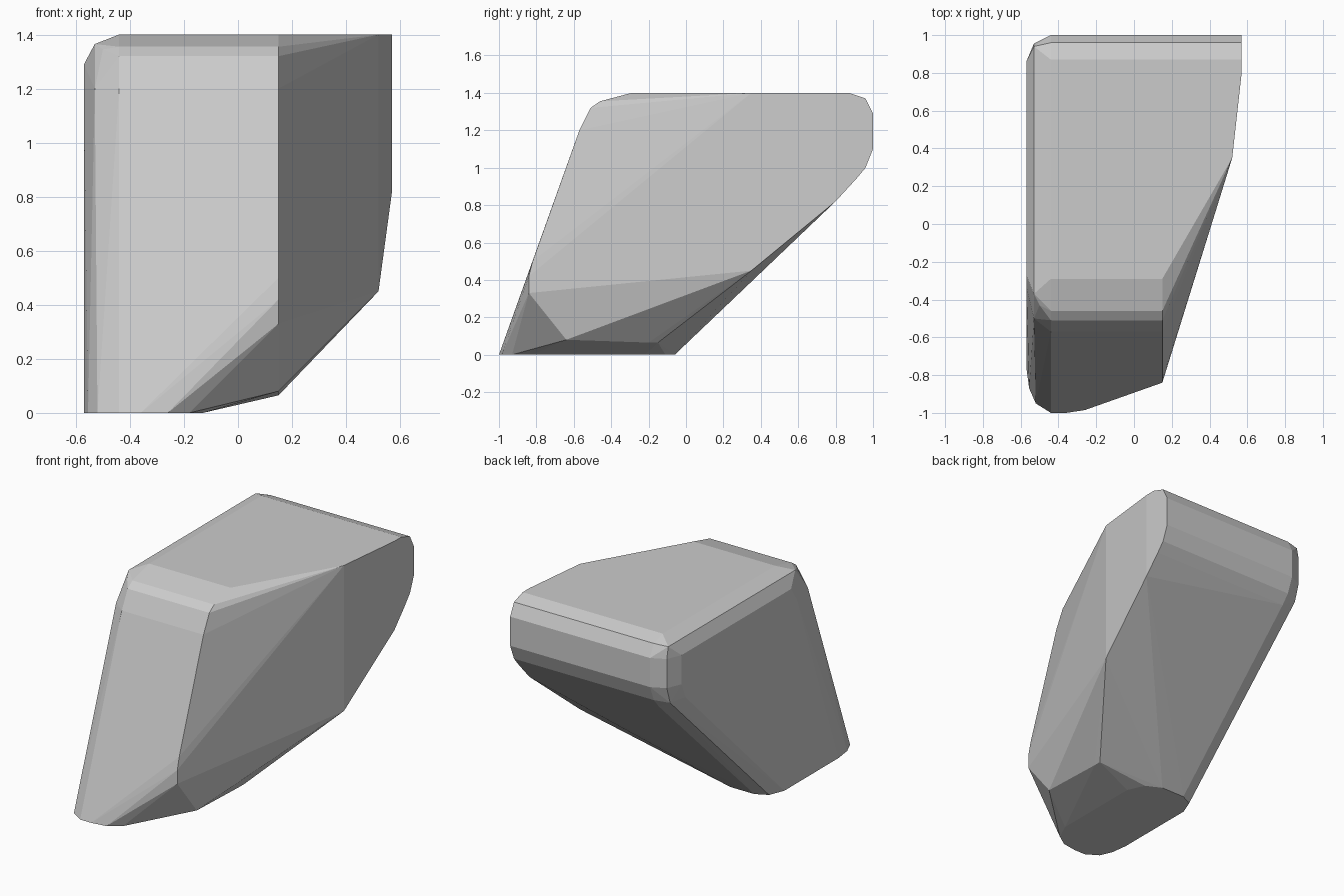
import bpy, bmesh

if "Cube" in bpy.data.objects:
    bpy.data.objects.remove(bpy.data.objects["Cube"])

pts = []


def along_x(xs, profile):
    """Repeat a (y, z) profile at each x."""
    pts.extend((x, y, z) for x in xs for y, z in profile)


# flat foot, rounded at its corners
foot = [(-0.57, -0.76), (-0.555, -0.87), (-0.52, -0.95), (-0.44, -1.0),
        (-0.36, -1.0), (-0.26, -0.985), (-0.18, -0.93), (-0.13, -0.82),
        (-0.13, -0.22), (-0.18, -0.11), (-0.28, -0.06), (-0.45, -0.06),
        (-0.53, -0.1), (-0.57, -0.2)]
pts += [(x, y, 0) for x, y in foot]

# rounded back end
along_x([-0.44, 0.57], [(0.87, 1.4), (0.96, 1.37), (1.0, 1.29), (1.0, 1.1),
                        (0.96, 1.0), (0.91, 0.94)])

# left side with its softened rim
along_x([-0.57], [(-0.33, 1.2), (-0.27, 1.29), (0.86, 1.29), (0.86, 1.1),
                  (0.82, 1.0)])
along_x([-0.53], [(-0.5, 1.2), (-0.37, 1.365), (0.94, 1.365), (0.955, 1.29),
                  (0.955, 1.1), (0.92, 0.99)])

# upper front edge
along_x([-0.44, 0.15], [(-0.29, 1.4), (-0.46, 1.355), (-0.51, 1.32),
                        (-0.57, 1.2)])
pts.append((-0.5, -0.43, 1.345))

# front right corner and underside bevel
along_x([0.15], [(-0.82, 0.5), (-0.84, 0.42), (-0.84, 0.33), (-0.64, 0.08),
                 (-0.2, 0.065), (-0.15, 0.065)])

# tapering right side
along_x([0.52], [(0.35, 0.45), (0.35, 1.4)])
along_x([0.57], [(0.8, 0.82), (0.8, 1.4)])

# wrap the faceted block around all profiles
bm = bmesh.new()
for p in pts:
    bm.verts.new(p)
hull = bmesh.ops.convex_hull(bm, input=bm.verts)
loose = [v for v in bm.verts if not v.link_faces]
bmesh.ops.delete(bm, geom=loose, context='VERTS')
bmesh.ops.dissolve_limit(bm, angle_limit=0.01, verts=bm.verts, edges=bm.edges)
bmesh.ops.recalc_face_normals(bm, faces=bm.faces)

mesh = bpy.data.meshes.new("faceted_block")
bm.to_mesh(mesh)
bm.free()
block = bpy.data.objects.new("faceted_block", mesh)
bpy.context.collection.objects.link(block)
